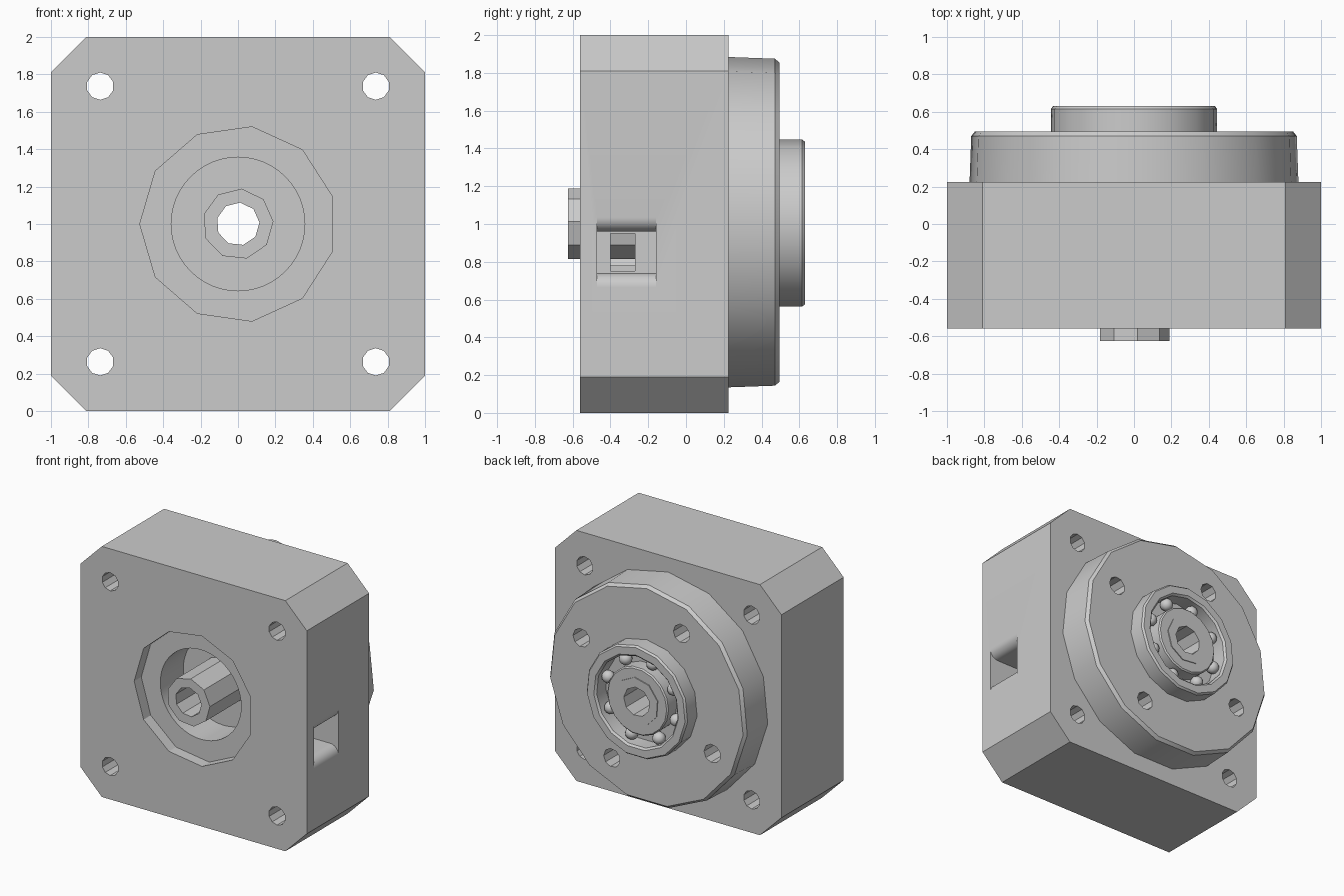
import bpy, bmesh, math
from math import cos, sin, pi, radians

old = bpy.data.objects.get("Cube")
if old:
    bpy.data.objects.remove(old, do_unlink=True)

steel = bpy.data.materials.new("machined_grey")
steel.use_nodes = True
GREY = (0.6, 0.6, 0.6, 1)
steel.diffuse_color = GREY
for node in steel.node_tree.nodes:
    if node.type == 'BSDF_PRINCIPLED':
        node.inputs["Base Color"].default_value = GREY

AXIS_Z = 1.0


def finish(name, bm):
    bmesh.ops.recalc_face_normals(bm, faces=bm.faces[:])
    mesh = bpy.data.meshes.new(name)
    bm.to_mesh(mesh)
    bm.free()
    mesh.materials.append(steel)
    ob = bpy.data.objects.new(name, mesh)
    bpy.context.collection.objects.link(ob)
    return ob


def extrude(name, points, offset):
    """Close an outline of 3D points and push it along offset."""
    bm = bmesh.new()
    face = bm.faces.new([bm.verts.new(p) for p in points])
    ext = bmesh.ops.extrude_face_region(bm, geom=[face], use_keep_orig=True)
    verts = [g for g in ext["geom"] if isinstance(g, bmesh.types.BMVert)]
    bmesh.ops.translate(bm, verts=verts, vec=offset)
    return finish(name, bm)


def rod(name, sides, r, y0, y1, x=0, z=AXIS_Z, phase=0):
    """Polygonal cylinder along y."""
    angles = [radians(phase) + 2 * pi * i / sides for i in range(sides)]
    pts = [(x + r * cos(a), y0, z + r * sin(a)) for a in angles]
    return extrude(name, pts, (0, y1 - y0, 0))


def lathe(name, profile, sides, phase=0):
    """Spin a closed (radius, y) profile about the main axis."""
    bm = bmesh.new()
    rings = []
    for i in range(sides):
        a = radians(phase) + 2 * pi * i / sides
        rings.append([bm.verts.new((r * cos(a), y, AXIS_Z + r * sin(a))) for r, y in profile])
    n = len(profile)
    for i in range(sides):
        a, b = rings[i], rings[(i + 1) % sides]
        for j in range(n):
            k = (j + 1) % n
            bm.faces.new((a[j], a[k], b[k], b[j]))
    return finish(name, bm)


def cut(ob, cutters):
    """Subtract the cutters, then remove them."""
    for c in cutters:
        c.hide_render = True
        mod = ob.modifiers.new("cut", 'BOOLEAN')
        mod.operation = 'DIFFERENCE'
        mod.solver = 'EXACT'
        mod.object = c
        bpy.context.view_layer.update()
        graph = bpy.context.evaluated_depsgraph_get()
        mesh = bpy.data.meshes.new_from_object(ob.evaluated_get(graph))
        ob.modifiers.clear()
        ob.data = mesh
        bpy.data.objects.remove(c, do_unlink=True)


def smooth(ob):
    bpy.ops.object.select_all(action='DESELECT')
    ob.select_set(True)
    bpy.context.view_layer.objects.active = ob
    bpy.ops.object.shade_smooth_by_angle(angle=radians(30))


# Square housing with chamfered corners
FRONT, BACK = -0.56, 0.225
half, flat = 1.0, 0.81
corners = [(flat, half), (half, flat), (half, -flat), (flat, -half)]
corners += [(-x, -z) for x, z in corners]
housing = extrude("housing", [(x, FRONT, AXIS_Z + z) for x, z in corners], (0, BACK - FRONT, 0))

# Front recess, bore, shaft passage and corner bolt holes
cutters = [rod("recess_cutter", 11, 0.525, -0.7, -0.47, phase=180),
           rod("bore_cutter", 48, 0.357, -0.65, -0.18),
           rod("passage_cutter", 16, 0.16, -0.4, 0.4)]
for sx in (-1, 1):
    for sz in (-1, 1):
        cutters.append(rod("bolt_cutter", 10, 0.073, -0.7, 0.4, 0.737 * sx, AXIS_Z + 0.737 * sz, 18))

# Side window with rounded upper and lower lips, and the slot behind it
mid, gap, lip = 0.85, 0.11, 0.075
upper = [(1.05, gap + lip)]
for i in range(9):
    a = -pi / 2 * i / 8
    upper.append((1 - lip + lip * cos(a), gap + lip + lip * sin(a)))
upper.append((0.72, gap))
outline = upper + [(x, -z) for x, z in reversed(upper)]
cutters.append(extrude("window_cutter", [(x, -0.47, mid + z) for x, z in outline], (0, 0.31, 0)))
slot = [(0.28, -0.1), (0.8, -0.1), (0.8, 0.1), (0.28, 0.1)]
cutters.append(extrude("slot_cutter", [(x, -0.40, mid + z) for x, z in slot], (0, 0.13, 0)))
cut(housing, cutters)
smooth(housing)

# Round output flange with raised bearing seat
flange = lathe("output_flange", [
    (0.18, 0.20), (0.885, 0.20), (0.875, 0.47), (0.855, 0.495),
    (0.447, 0.495), (0.447, 0.615), (0.435, 0.63), (0.375, 0.63),
    (0.36, 0.615), (0.36, 0.50), (0.18, 0.50)], 15, 90)
cut(flange, [rod("screw_cutter", 9, 0.073, 0.28, 0.6,
                 0.655 * cos(radians(28 + 90 * i)), AXIS_Z + 0.655 * sin(radians(28 + 90 * i)))
             for i in range(4)])
smooth(flange)

# Hollow shaft
shaft = lathe("hollow_shaft", [(0.19, -0.625), (0.19, 0.622), (0.115, 0.622), (0.115, -0.625)], 9, 84)
smooth(shaft)

# Inner bearing ring
ring = lathe("inner_bearing_ring", [
    (0.165, 0.46), (0.27, 0.46), (0.27, 0.605), (0.26, 0.615), (0.165, 0.615)], 18)
smooth(ring)

# Bearing balls
for i in range(8):
    a = 2 * pi * i / 8 + 0.3
    bm = bmesh.new()
    bmesh.ops.create_icosphere(bm, subdivisions=2, radius=0.05)
    bmesh.ops.translate(bm, verts=bm.verts[:], vec=(0.315 * cos(a), 0.55, AXIS_Z + 0.315 * sin(a)))
    smooth(finish(f"bearing_ball_{i + 1}", bm))
